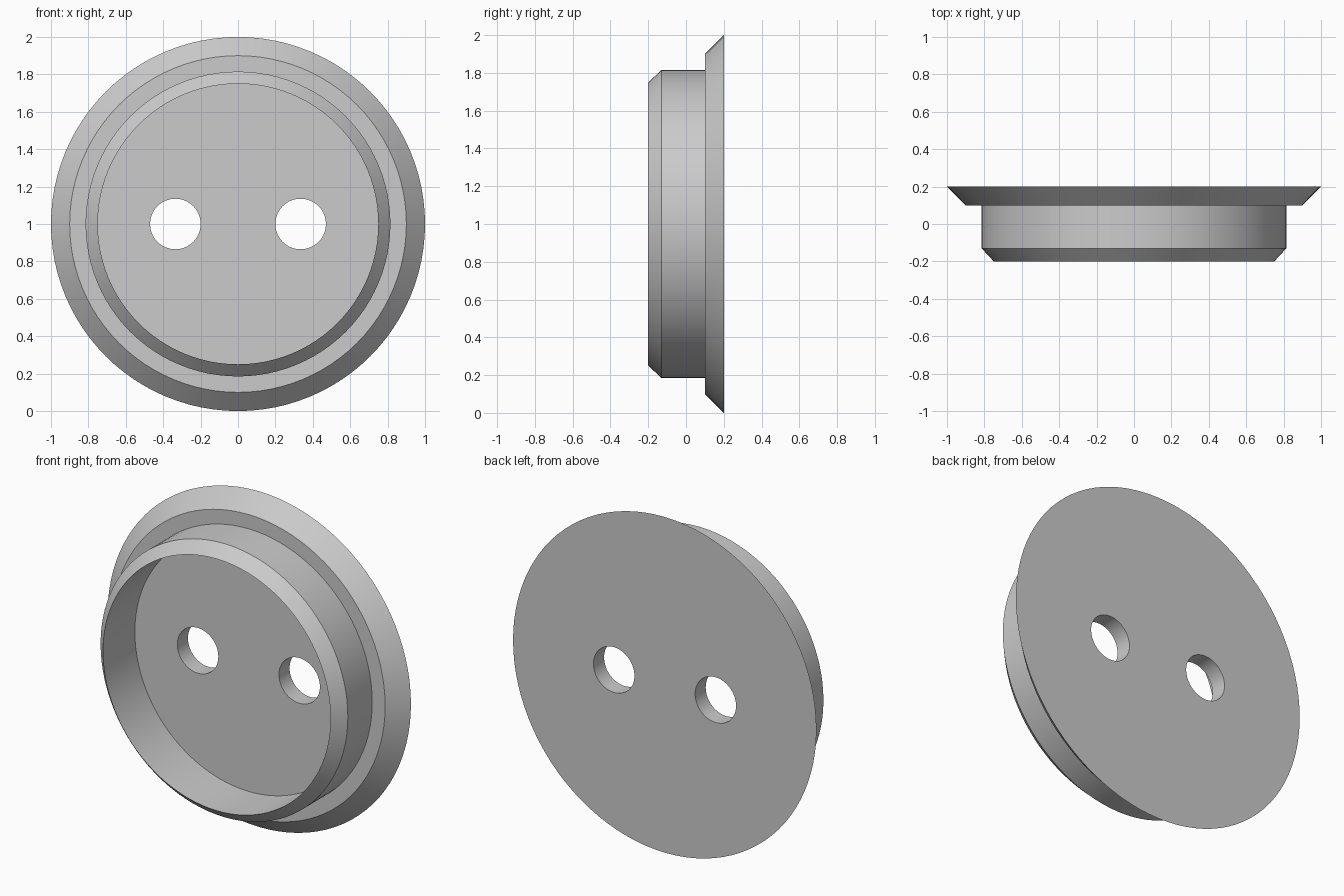
import bpy
import bmesh
from math import cos, sin, pi, radians
from mathutils import Matrix

SEGMENTS = 96
HOLE_X, HOLE_RADIUS = 0.335, 0.135

cube = bpy.data.objects.get("Cube")
if cube:
    bpy.data.objects.remove(cube, do_unlink=True)

grey = bpy.data.materials.new("plain grey")
grey.use_nodes = True
grey.diffuse_color = (0.6, 0.6, 0.6, 1)
grey.node_tree.nodes["Principled BSDF"].inputs["Base Color"].default_value = (0.6, 0.6, 0.6, 1)


def turned_solid(name, profile, x=0.0):
    """Turn (radius, y) points about the y axis and cap both ends."""
    bm = bmesh.new()
    angles = [2 * pi * i / SEGMENTS for i in range(SEGMENTS)]
    rings = [[bm.verts.new((r * cos(a), y, r * sin(a))) for a in angles]
             for r, y in profile]
    for low, high in zip(rings, rings[1:]):
        for i in range(SEGMENTS):
            j = (i + 1) % SEGMENTS
            bm.faces.new((low[i], low[j], high[j], high[i]))
    bm.faces.new(rings[0])
    bm.faces.new(rings[-1])
    bmesh.ops.recalc_face_normals(bm, faces=bm.faces)
    bm.transform(Matrix.Translation((x, 0, 1)))
    mesh = bpy.data.meshes.new(name)
    bm.to_mesh(mesh)
    bm.free()
    mesh.materials.append(grey)
    obj = bpy.data.objects.new(name, mesh)
    bpy.context.collection.objects.link(obj)
    return obj


# Flanged cap: back plate, bevelled flange, chamfered collar, open recess
cap = turned_solid("flanged_cap", [
    (1.0, 0.2), (0.9, 0.1), (0.815, 0.1), (0.815, -0.13),
    (0.75, -0.2), (0.75, 0.1)])

bpy.ops.object.select_all(action="DESELECT")
bpy.context.view_layer.objects.active = cap
cap.select_set(True)

# Two round holes through the back plate
for side in (-1, 1):
    cutter = turned_solid("hole_cutter", [(HOLE_RADIUS, 0.0), (HOLE_RADIUS, 0.3)],
                          side * HOLE_X)
    cutter.hide_render = True
    cut = cap.modifiers.new("hole", "BOOLEAN")
    cut.operation = "DIFFERENCE"
    cut.solver = "EXACT"
    cut.object = cutter
    bpy.ops.object.modifier_apply(modifier=cut.name)
    bpy.data.objects.remove(cutter, do_unlink=True)

bpy.ops.object.shade_smooth_by_angle(angle=radians(30))
